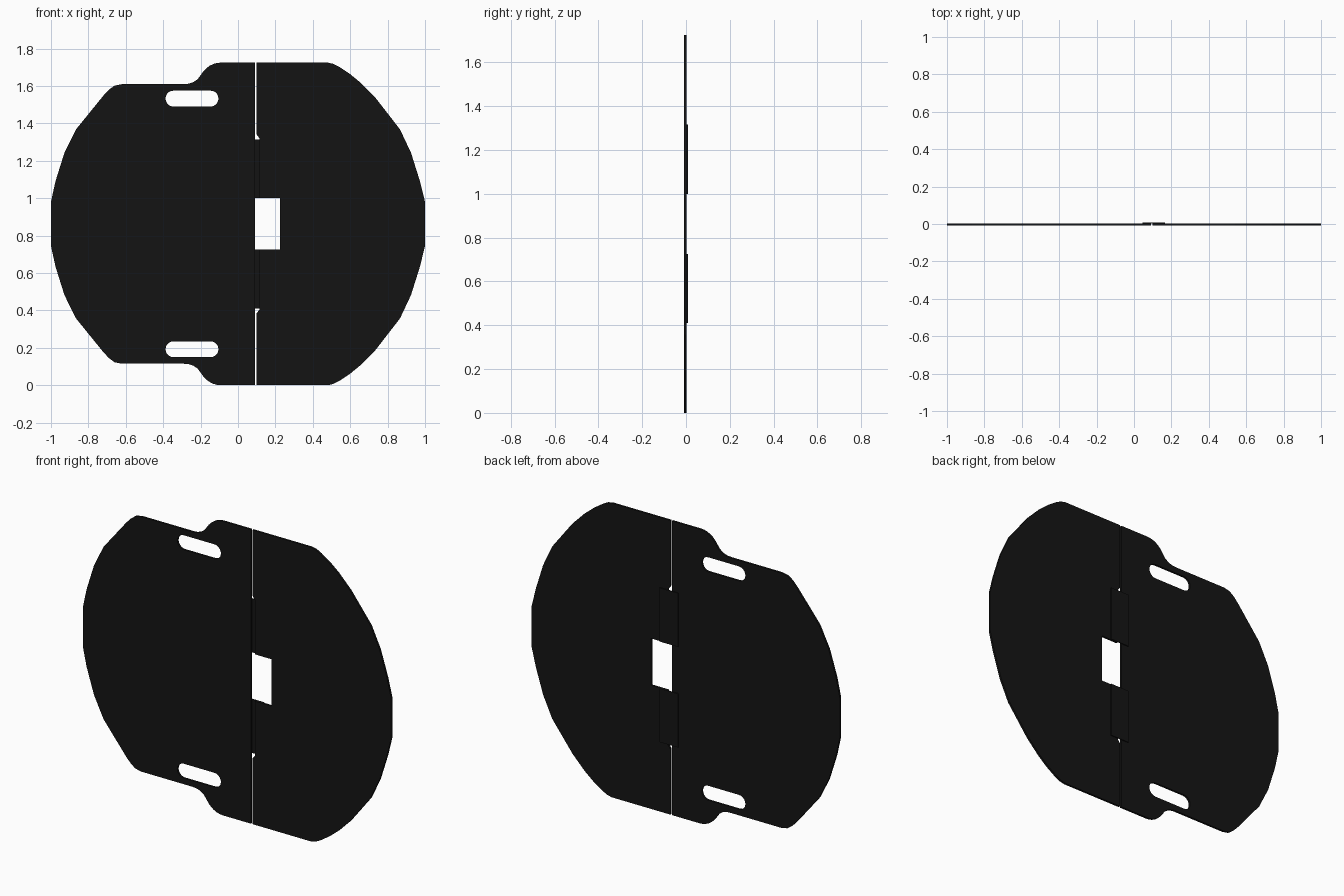
import bpy, bmesh, math

if "Cube" in bpy.data.objects:
    bpy.data.objects.remove(bpy.data.objects["Cube"])

H = 1.725                  # overall height; everything mirrors about H / 2
Y_FRONT, Y_BACK, Y_HINGE = -0.009, 0.003, 0.009

mat = bpy.data.materials.new("black")
mat.diffuse_color = (0.007, 0.007, 0.007, 1)
mat.use_nodes = True
mat.node_tree.nodes["Principled BSDF"].inputs["Base Color"].default_value = mat.diffuse_color


def mirrored(top):
    """Close a top-half outline with its reflection about mid height."""
    return top + [(x, H - z) for x, z in reversed(top)]


def arc(cx, cz, r, a0, a1, n):
    return [(cx + r * math.cos(math.radians(a0 + (a1 - a0) * i / n)),
             cz + r * math.sin(math.radians(a0 + (a1 - a0) * i / n))) for i in range(n + 1)]


def plate(name, loops, y0, y1):
    """Flat plate from x/z loops (first is the outline, the rest are holes)."""
    cu = bpy.data.curves.new(name, 'CURVE')
    cu.dimensions = '2D'
    cu.fill_mode = 'BOTH'
    cu.extrude = (y1 - y0) / 2
    for loop in loops:
        sp = cu.splines.new('POLY')
        sp.points.add(len(loop) - 1)
        for p, (x, z) in zip(sp.points, loop):
            p.co = (x, z, 0, 1)
        sp.use_cyclic_u = True
    tmp = bpy.data.objects.new(name + "_profile", cu)
    bpy.context.collection.objects.link(tmp)
    dg = bpy.context.evaluated_depsgraph_get()
    me = bpy.data.meshes.new_from_object(tmp.evaluated_get(dg))
    bpy.data.objects.remove(tmp)
    bm = bmesh.new()
    bm.from_mesh(me)
    bmesh.ops.remove_doubles(bm, verts=bm.verts, dist=1e-5)
    for v in bm.verts:
        x, z, d = v.co
        v.co = (x, (y0 + y1) / 2 - d, z)
    bmesh.ops.recalc_face_normals(bm, faces=bm.faces)
    for f in bm.faces:
        f.smooth = False
    bm.to_mesh(me)
    bm.free()
    me.name = name
    me.materials.clear()
    me.materials.append(mat)
    ob = bpy.data.objects.new(name, me)
    bpy.context.collection.objects.link(ob)
    return ob


# Left plate: stepped shoulder with an S curve, faceted outer edge, two grip slots
left_top = [(0.09, H)]
left_top += arc(-0.09, H - 0.12, 0.12, 90, 141, 5)
left_top += [(-0.215, 1.637), (-0.24, 1.62), (-0.265, 1.612), (-0.29, 1.61)]
left_top += [(-0.62, 1.61), (-0.66, 1.602), (-0.69, 1.58), (-0.72, 1.548), (-0.866, 1.368),
             (-0.928, 1.243), (-0.976, 1.09), (-1.0, 0.98)]
r = 0.0425
slot_top = arc(-0.147, 1.5325, r, -90, 90, 10) + arc(-0.345, 1.5325, r, 90, 270, 10)
slot_bottom = [(x, H - z) for x, z in slot_top]
plate("left_plate", [mirrored(left_top), slot_top, slot_bottom], Y_FRONT, Y_BACK)

# Right plate: faceted outer edge, hinge relief and square latch notch on the inner edge
right_top = [(1.0, 0.98), (0.973, 1.09), (0.925, 1.243), (0.866, 1.368), (0.735, 1.537),
             (0.655, 1.618), (0.60, 1.663), (0.54, 1.703), (0.51, 1.718), (0.48, H),
             (0.10, H), (0.10, 1.34), (0.115, 1.32), (0.115, 1.0), (0.225, 1.0)]
plate("right_plate", [mirrored(right_top)], Y_FRONT, Y_BACK)

# Hinge strips bridging the gap on the back
for name, z0, z1 in (("upper_hinge", 1.0, 1.315), ("lower_hinge", H - 1.315, H - 1.0)):
    plate(name, [[(0.045, z0), (0.165, z0), (0.165, z1), (0.045, z1)]], Y_BACK, Y_HINGE)
